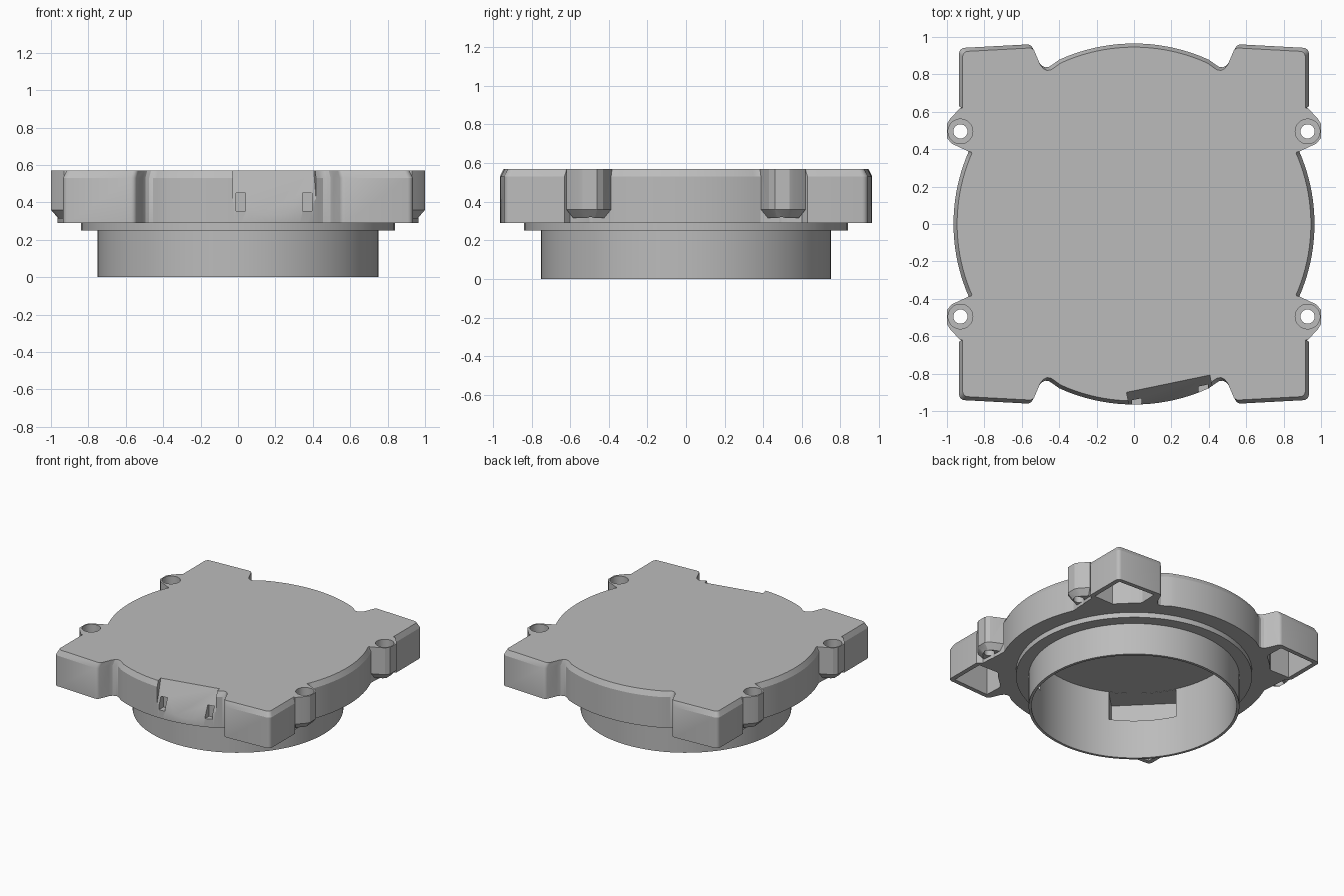
import bpy, bmesh, math
from mathutils import Vector

cube = bpy.data.objects.get("Cube")
if cube:
    bpy.data.objects.remove(cube, do_unlink=True)

grey = bpy.data.materials.new("matte grey")
grey.use_nodes = True
grey.diffuse_color = (0.5, 0.5, 0.5, 1)
grey.node_tree.nodes["Principled BSDF"].inputs["Base Color"].default_value = (0.5, 0.5, 0.5, 1)

BASE, RIM, TOP, CEILING = 0.29, 0.53, 0.57, 0.53
QUADRANTS = [(sx, sy) for sx in (1, -1) for sy in (1, -1)]


def arc(radius, a, b, n, center=(0, 0)):
    """Points on an arc, angles in degrees."""
    steps = [math.radians(a + (b - a) * i / (n - 1)) for i in range(n)]
    return [(center[0] + radius * math.cos(t), center[1] + radius * math.sin(t)) for t in steps]


def loft(name, outline, levels, pivot=(0, 0)):
    """Closed solid from an outline repeated at (height, scale) levels."""
    bm = bmesh.new()
    px, py = pivot
    rings = [[bm.verts.new((px + (x - px) * s, py + (y - py) * s, z)) for x, y in outline]
             for z, s in levels]
    n = len(outline)
    for low, high in zip(rings, rings[1:]):
        for i in range(n):
            bm.faces.new((low[i], low[(i + 1) % n], high[(i + 1) % n], high[i]))
    bm.faces.new(rings[0][::-1])
    bm.faces.new(rings[-1])
    bmesh.ops.recalc_face_normals(bm, faces=bm.faces)
    mesh = bpy.data.meshes.new(name)
    bm.to_mesh(mesh)
    bm.free()
    mesh.materials.append(grey)
    obj = bpy.data.objects.new(name, mesh)
    bpy.context.scene.collection.objects.link(obj)
    return obj


def disc(name, radius, z0, z1, center=(0, 0), sides=96):
    return loft(name, arc(radius, 0, 360 * (sides - 1) / sides, sides, center), [(z0, 1), (z1, 1)])


def combine(target, tool, operation):
    """Apply a boolean and discard the tool."""
    tool.hide_render = True
    bpy.context.view_layer.objects.active = target
    mod = target.modifiers.new("boolean", 'BOOLEAN')
    mod.operation, mod.object, mod.solver = operation, tool, 'EXACT'
    bpy.ops.object.modifier_apply(modifier=mod.name)
    bpy.data.objects.remove(tool, do_unlink=True)


def mirrored(points, sx, sy):
    out = [(x * sx, y * sy) for x, y in points]
    return out if sx * sy > 0 else out[::-1]


# Housing outline: round sides with four squared corners
quarter = (arc(0.965, 1, 23.5, 11)
           + [(0.9, 0.6), (0.935, 0.63)]
           + arc(0.03, 0, 86, 5, (0.905, 0.912))
           + arc(0.03, 86, 150, 4, (0.57, 0.93))
           + [(0.512, 0.87), (0.495, 0.848), (0.475, 0.838), (0.455, 0.84), (0.435, 0.853)]
           + arc(0.965, 65.5, 89, 12))
outline = []
for sx, sy in [(1, 1), (-1, 1), (-1, -1), (1, -1)]:
    outline += mirrored(quarter, sx, sy)
housing = loft("housing", outline, [(BASE, 1), (RIM, 1), (TOP, 0.98)])

# Stepped collar and tube below
combine(housing, disc("collar", 0.84, 0.25, 0.31), 'UNION')
combine(housing, disc("tube", 0.75, 0, 0.3), 'UNION')

# Screw ears with tapered undersides
ear = [(0.84, 0.375), (0.885, 0.388), (0.975, 0.43), (1, 0.46),
       (1, 0.535), (0.985, 0.56), (0.93, 0.62), (0.84, 0.62)]
for sx, sy in QUADRANTS:
    lug = loft("screw_ear", mirrored(ear, sx, sy),
               [(0.315, 0.7), (0.36, 1), (TOP, 1)], (0.87 * sx, 0.5 * sy))
    combine(housing, lug, 'UNION')

# Hollow interior of the tube
combine(housing, disc("bore", 0.73, -0.1, CEILING), 'DIFFERENCE')

for sx, sy in QUADRANTS:
    # Screw hole and counterbore
    spot = (0.928 * sx, 0.495 * sy)
    combine(housing, disc("screw_hole", 0.038, 0.2, 0.7, spot, 24), 'DIFFERENCE')
    combine(housing, disc("counterbore", 0.066, 0.45, 0.7, spot, 32), 'DIFFERENCE')
    # Open pocket under each corner
    pocket = ([(0.9, 0.64), (0.9, 0.91), (0.59, 0.925), (0.585, 0.79)]
              + arc(0.97, 52, 41, 6))
    combine(housing, loft("corner_pocket", mirrored(pocket, sx, sy),
                          [(0.2, 1), (RIM - 0.01, 1)]), 'DIFFERENCE')
    # Inner slot facing each corner
    along, side = Vector((sx, sy)).normalized(), Vector((-sy, sx)).normalized()
    slot = [tuple(along * a + side * b) for a, b in
            ((0.6, -0.24), (0.89, -0.24), (0.89, 0.24), (0.6, 0.24))]
    combine(housing, loft("inner_slot", slot, [(0.305, 1), (CEILING - 0.002, 1)]), 'DIFFERENCE')

# Slanted connector recess at the front
start, end = Vector((-0.04, -0.9)), Vector((0.405, -0.808))
chord = (end - start).normalized()
outward = Vector((chord.y, -chord.x))
recess = loft("connector_recess", [(0, 0), (1, 0), (1, 1), (0, 1)], [(0, 1), (1, 1)])
section = [(-0.012, 0.6), (0.118, 0.27), (0.3, 0.27), (0.3, 0.6)]
corners = [(p, out, z) for p in (start, end) for out, z in section]
for v, (p, out, z) in zip(recess.data.vertices, corners):
    q = p + outward * out
    v.co = (q.x, q.y, z)
bm = bmesh.new()
bm.from_mesh(recess.data)
bmesh.ops.recalc_face_normals(bm, faces=bm.faces)
bm.to_mesh(recess.data)
bm.free()
combine(housing, recess, 'DIFFERENCE')

# Two small latch holes in the recess
for x, y in ((-0.01, -0.91), (0.345, -0.85)):
    hole = [(x, y), (x, -1.1), (x + 0.05, -1.1), (x + 0.05, y)]
    combine(housing, loft("latch_hole", hole, [(0.355, 1), (0.45, 1)]), 'DIFFERENCE')

# Smooth curves, crisp edges
bpy.ops.object.select_all(action='DESELECT')
housing.select_set(True)
bpy.context.view_layer.objects.active = housing
bpy.ops.object.shade_smooth_by_angle(angle=math.radians(25))
